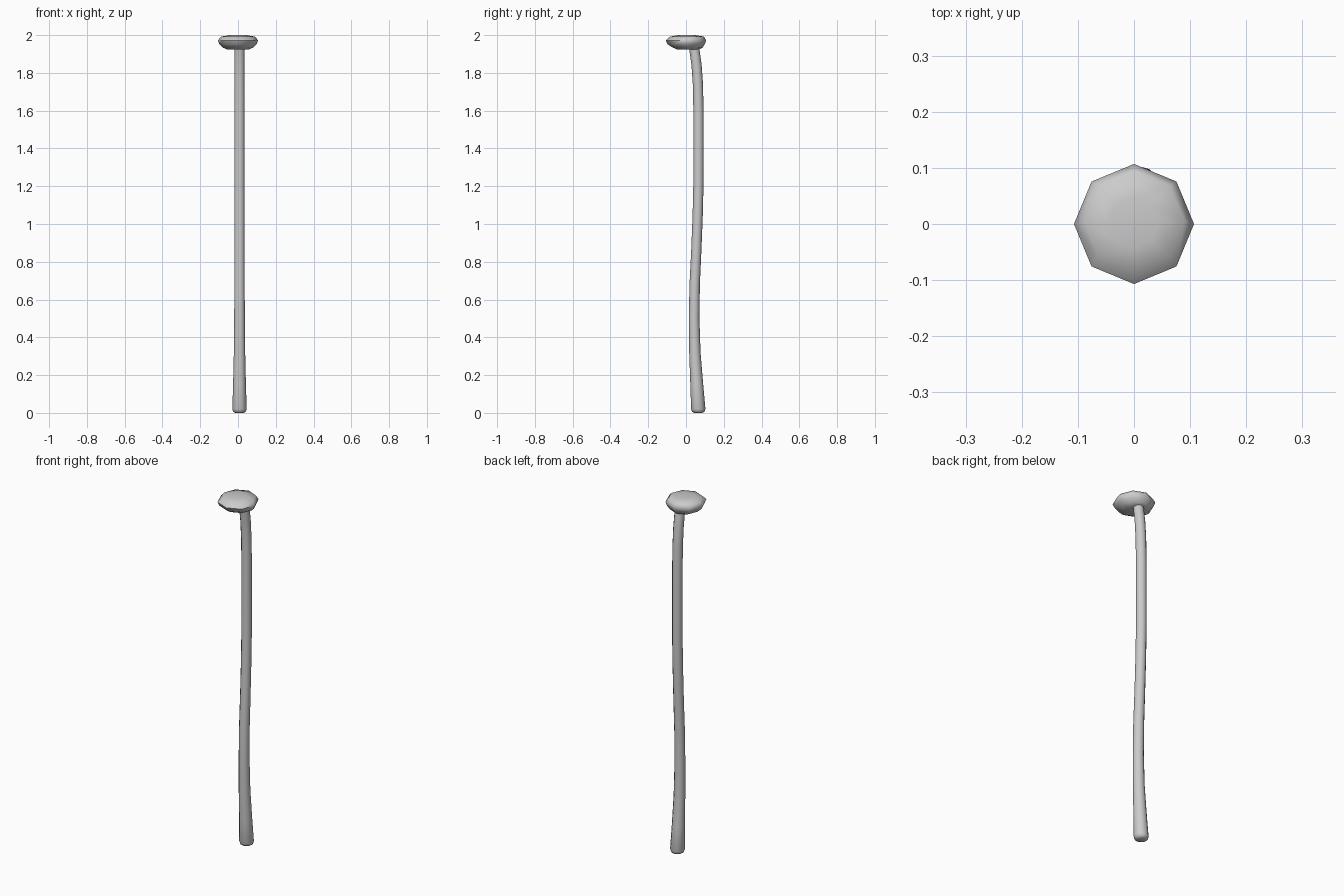
import bpy, bmesh, math

if "Cube" in bpy.data.objects:
    bpy.data.objects.remove(bpy.data.objects["Cube"])


def loft(name, rings, sides, smooth_angle):
    """Skin horizontal rings given as (x, y, z, radius), with closed ends."""
    bm = bmesh.new()
    loops = []
    for x, y, z, r in rings:
        loops.append([bm.verts.new((x + r * math.cos(2 * math.pi * i / sides),
                                    y + r * math.sin(2 * math.pi * i / sides), z))
                      for i in range(sides)])
    for a, b in zip(loops, loops[1:]):
        for i in range(sides):
            j = (i + 1) % sides
            bm.faces.new((a[i], a[j], b[j], b[i]))
    bm.faces.new(loops[0][::-1])
    bm.faces.new(loops[-1])
    bm.normal_update()
    mesh = bpy.data.meshes.new(name)
    bm.to_mesh(mesh)
    bm.free()
    ob = bpy.data.objects.new(name, mesh)
    bpy.context.collection.objects.link(ob)
    bpy.ops.object.select_all(action='DESELECT')
    ob.select_set(True)
    bpy.context.view_layer.objects.active = ob
    bpy.ops.object.shade_smooth_by_angle(angle=math.radians(smooth_angle))
    return ob


# Gently bent shaft, flared and slightly rounded at the foot
shaft = [  # y, z, radius
    (0.065, 0.000, 0.022), (0.065, 0.006, 0.033), (0.065, 0.020, 0.038),
    (0.057, 0.150, 0.034), (0.047, 0.320, 0.030), (0.043, 0.500, 0.028),
    (0.046, 0.680, 0.0275), (0.055, 0.870, 0.027), (0.062, 1.050, 0.027),
    (0.066, 1.220, 0.027), (0.066, 1.600, 0.027), (0.063, 1.740, 0.027),
    (0.056, 1.840, 0.027), (0.045, 1.920, 0.027), (0.038, 1.955, 0.026)]
loft("shaft", [(0.008, y, z, r) for y, z, r in shaft], 12, 60)

# Eight-sided knob on top, fuller underneath towards the back
knob = [  # y, z, radius
    (0.012, 1.923, 0.056), (0.010, 1.933, 0.078), (0.001, 1.951, 0.098),
    (0.000, 1.972, 0.107), (0.005, 1.992, 0.090), (0.003, 2.000, 0.045)]
loft("knob", [(0.0, y, z, r) for y, z, r in knob], 8, 60)
